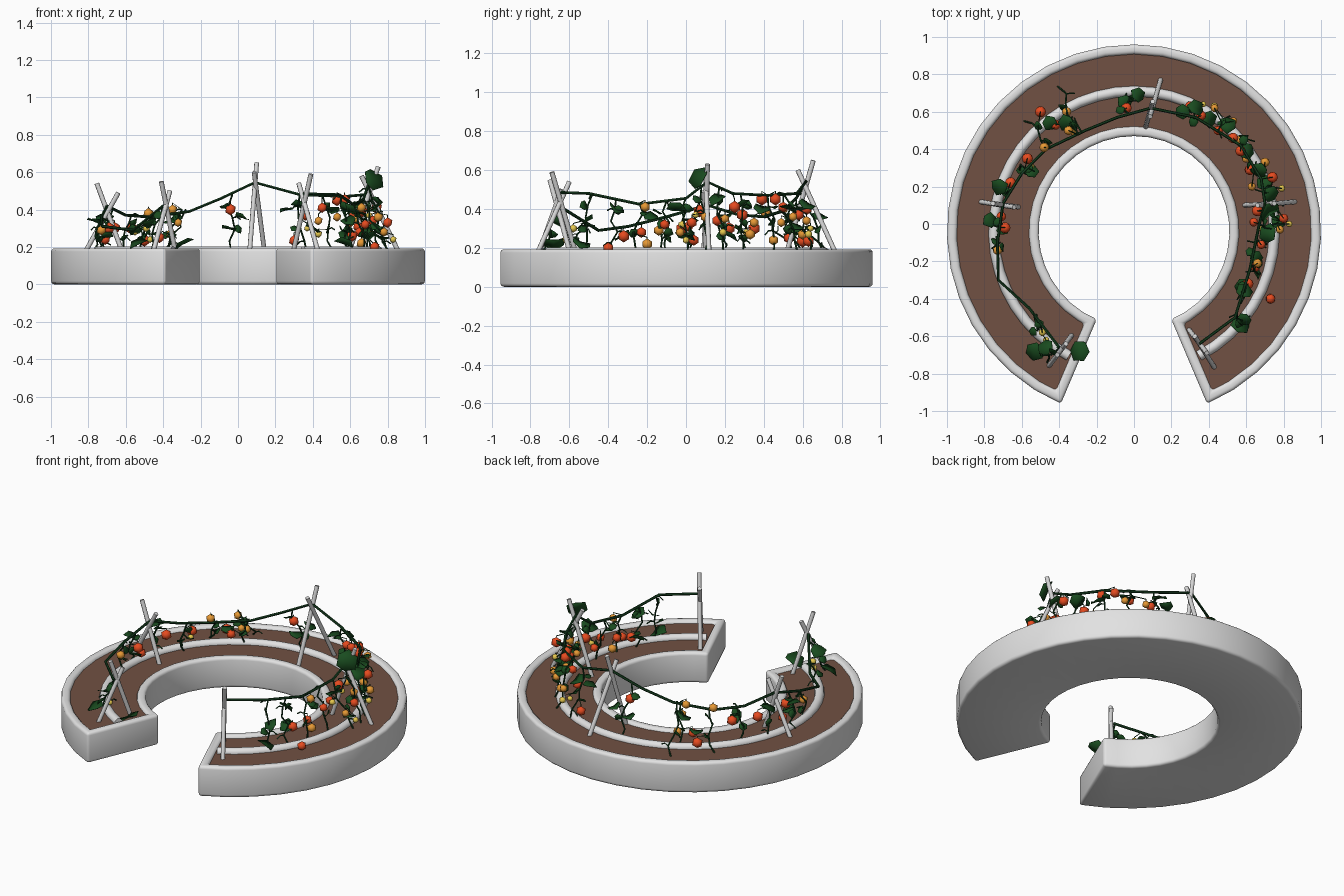
import bpy, bmesh, math, random
from mathutils import Vector, Euler

if "Cube" in bpy.data.objects:
    bpy.data.objects.remove(bpy.data.objects["Cube"])

random.seed(7)
CY = -0.04                      # ring centre in y
GAP = math.radians(23)          # half opening at the front


def material(name, rgb):
    m = bpy.data.materials.new(name)
    m.diffuse_color = (*rgb, 1)
    m.use_nodes = True
    m.node_tree.nodes["Principled BSDF"].inputs["Base Color"].default_value = m.diffuse_color
    return m


STONE = material("pale_stone", (0.76, 0.76, 0.76))
POLE = material("grey_pole", (0.68, 0.68, 0.68))
SOIL = material("brown_soil", (0.165, 0.082, 0.056))
STEM = material("dark_stem_green", (0.008, 0.05, 0.014))
LEAF = material("leaf_green", (0.010, 0.072, 0.014))
RED = material("ripe_red", (0.85, 0.075, 0.015))
ORANGE = material("orange", (0.8, 0.32, 0.035))
YELLOW = material("yellow", (0.85, 0.62, 0.08))


def add_mesh(name, bm, mat, smooth=None):
    me = bpy.data.meshes.new(name)
    bmesh.ops.recalc_face_normals(bm, faces=bm.faces)
    bm.to_mesh(me)
    bm.free()
    ob = bpy.data.objects.new(name, me)
    bpy.context.collection.objects.link(ob)
    me.materials.append(mat)
    if smooth:
        select(ob)
        bpy.ops.object.shade_smooth_by_angle(angle=math.radians(smooth))
    return ob


def select(ob):
    bpy.ops.object.select_all(action='DESELECT')
    ob.select_set(True)
    bpy.context.view_layer.objects.active = ob


def arc(r, n, gap):
    """Points on the open ring, from the front left round the back."""
    out = []
    for i in range(n + 1):
        a = -math.pi / 2 - gap - i / n * (2 * math.pi - 2 * gap)
        out.append((r * math.cos(a), CY + r * math.sin(a)))
    return out


def ring_slab(r0, r1, gap0, gap1, z0, z1):
    """Open ring as a solid of quads; returns bmesh and its top faces."""
    bm, n = bmesh.new(), 34
    inner, outer = arc(r0, n, gap0), arc(r1, n, gap1)
    low = [[bm.verts.new((x, y, z0)) for x, y in p] for p in (inner, outer)]
    faces = [bm.faces.new((low[0][i], low[0][i + 1], low[1][i + 1], low[1][i])) for i in range(n)]
    ext = bmesh.ops.extrude_face_region(bm, geom=faces, use_keep_orig=True)["geom"]
    for v in ext:
        if isinstance(v, bmesh.types.BMVert):
            v.co.z = z1
    bmesh.ops.recalc_face_normals(bm, faces=bm.faces)
    return bm, [f for f in ext if isinstance(f, bmesh.types.BMFace)]


def tubes(name, paths, radius, mat, res=1):
    cu = bpy.data.curves.new(name, 'CURVE')
    cu.dimensions = '3D'
    cu.bevel_depth, cu.bevel_resolution, cu.use_fill_caps = radius, res, True
    for pts in paths:
        s = cu.splines.new('POLY')
        s.points.add(len(pts) - 1)
        for p, co in zip(s.points, pts):
            p.co = (*co, 1)
    ob = bpy.data.objects.new(name, cu)
    bpy.context.collection.objects.link(ob)
    cu.materials.append(mat)
    select(ob)
    bpy.ops.object.convert(target='MESH')
    bpy.ops.object.shade_smooth_by_angle(angle=math.radians(50))


# planter: open ring with a flat rim, a recessed top and rounded edges
bm, top = ring_slab(0.51, 1.0, GAP, GAP, 0, 0.193)
bmesh.ops.inset_region(bm, faces=top, thickness=0.05, use_even_offset=True)
bmesh.ops.inset_region(bm, faces=top, thickness=0.004, use_even_offset=True)
for v in {v for f in top for v in f.verts}:
    v.co.z -= 0.035
planter = add_mesh("planter", bm, STONE)
bev = planter.modifiers.new("rounded_rim", 'BEVEL')
bev.width, bev.segments, bev.limit_method, bev.angle_limit = 0.022, 3, 'ANGLE', math.radians(40)
select(planter)
bpy.ops.object.modifier_apply(modifier="rounded_rim")
bpy.ops.object.shade_smooth_by_angle(angle=math.radians(40))

# soil and the half buried divider
bm, _ = ring_slab(0.55, 0.96, GAP + 0.085, GAP + 0.05, 0.14, 0.176)
add_mesh("soil", bm, SOIL)
tubes("divider", [[(x, y, 0.176) for x, y in arc(0.75, 40, GAP + 0.08)]], 0.028, STONE, 3)

# crossed poles: (base, top) of the two poles in each frame
frames = [
    ((-0.83, 0.12, 0.15), (-0.64, 0.09, 0.49)), ((-0.61, 0.09, 0.15), (-0.755, 0.11, 0.54)),
    ((-0.46, -0.765, 0.15), (-0.364, -0.64, 0.50)), ((-0.33, -0.59, 0.15), (-0.41, -0.70, 0.55)),
    ((0.435, -0.775, 0.15), (0.325, -0.60, 0.54)), ((0.29, -0.56, 0.15), (0.39, -0.69, 0.59)),
    ((0.145, 0.78, 0.15), (0.086, 0.575, 0.60)), ((0.06, 0.51, 0.15), (0.10, 0.655, 0.65)),
    ((0.87, 0.12, 0.15), (0.66, 0.10, 0.58)), ((0.585, 0.10, 0.15), (0.75, 0.11, 0.63)),
]
tubes("trellis_poles", frames, 0.013, POLE, 2)

# main vine slung from frame to frame
main = [(0.35, -0.64, 0.485), (0.54, -0.50, 0.48), (0.62, -0.24, 0.425), (0.67, 0.0, 0.455),
        (0.70, 0.11, 0.54), (0.68, 0.24, 0.48), (0.57, 0.42, 0.47), (0.33, 0.57, 0.48),
        (0.09, 0.62, 0.545), (-0.09, 0.57, 0.46), (-0.26, 0.50, 0.39), (-0.47, 0.40, 0.36),
        (-0.60, 0.27, 0.37), (-0.70, 0.11, 0.42), (-0.73, -0.10, 0.36), (-0.725, -0.30, 0.31),
        (-0.56, -0.45, 0.29), (-0.40, -0.66, 0.42)]
tubes("main_vine", [main], 0.008, STEM)

# hanging stems zigzag from the main vine down to the soil: (top x, y, z, drift outwards)
starts = [(0.55, -0.48, 0.48, 0.06), (0.59, -0.36, 0.45, 0.03), (0.62, -0.24, 0.43, 0.05),
          (0.65, -0.10, 0.44, 0.06), (0.67, 0.0, 0.46, 0.14), (0.70, 0.08, 0.52, 0.10),
          (0.69, 0.17, 0.51, 0.08), (0.66, 0.28, 0.48, 0.03), (0.57, 0.42, 0.47, 0.05),
          (0.45, 0.50, 0.48, 0.10), (0.33, 0.57, 0.48, 0.08),
          (-0.03, 0.59, 0.48, 0.12), (-0.30, 0.48, 0.40, 0.14), (-0.28, 0.49, 0.40, 0.28),
          (-0.45, 0.41, 0.37, 0.20), (-0.57, 0.30, 0.37, 0.04), (-0.67, 0.18, 0.40, 0.04),
          (-0.72, 0.0, 0.39, 0.06), (-0.73, -0.11, 0.36, 0.02), (-0.50, -0.53, 0.34, 0.04),
          (-0.41, -0.66, 0.42, 0.10)]
stems, nodes = [], [Vector(p) for p in main]
for x, y, z, drift in starts:
    top_pt = Vector((x, y, z))
    out = Vector((x, y - CY, 0)).normalized()
    path = [top_pt]
    for k in range(1, 6):
        p = top_pt + out * drift * k / 5
        p.z = z + (0.17 - z) * k / 5
        if k < 5:
            p += Vector((random.uniform(-.025, .025), random.uniform(-.025, .025), 0))
        path.append(p)
    stems.append(path)
    nodes += path[:-1]
tubes("hanging_stems", stems, 0.005, STEM)

# fruit, each on a short stalk to the nearest stem
red = [(.73, -.40, .20), (.65, -.23, .28), (.61, -.32, .26), (.66, .07, .39), (.74, .25, .41),
       (.57, .39, .45), (.62, .29, .37), (.53, .46, .45), (.45, .50, .41), (.30, .63, .235),
       (.36, .58, .37), (.68, -.11, .32), (.64, .01, .31), (.72, .16, .34), (.80, .03, .33),
       (-.04, .62, .40), (-.50, .60, .235), (-.42, .53, .25), (-.57, .35, .30),
       (-.66, .22, .30), (-.69, -.02, .30), (-.71, .04, .24)]
orange = [(.78, -.03, .28), (.53, .55, .36), (.43, .62, .34), (.63, .20, .35), (.66, -.21, .41),
          (.66, -.20, .22), (.75, .10, .36), (.60, .35, .33), (.57, .45, .24), (.70, .33, .27),
          (-.32, .49, .33), (-.35, .50, .40), (-.48, .41, .38), (-.73, -.14, .29), (-.36, .60, .27)]
yellow = [(.83, 0, .24), (.37, .64, .30), (.79, .19, .28), (.70, .05, .37), (.68, -.02, .32),
          (-.49, -.58, .30), (-.47, -.62, .24), (-.55, .31, .28), (.43, .63, .27)]
stalks = []
for name, spots, size, mat in (("red_fruit", red, .031, RED), ("orange_fruit", orange, .027, ORANGE),
                               ("yellow_fruit", yellow, .020, YELLOW)):
    bm = bmesh.new()
    for s in spots:
        p = Vector(s)
        new = bmesh.ops.create_icosphere(bm, subdivisions=1,
                                         radius=size * random.uniform(.85, 1.08))["verts"]
        bmesh.ops.translate(bm, verts=new, vec=p)
        if p.z > 0.21:
            near = min(nodes, key=lambda q: (q - p - Vector((0, 0, .04))).length)
            stalks.append([p, p + Vector((0, 0, size * 1.3)), near])
    add_mesh(name, bm, mat, 60)
tubes("fruit_stalks", stalks, 0.003, STEM, 0)

# cupped leaves: (x, y, z, length)
leaves = [(.02, .69, .36, .07), (-.05, .65, .30, .07), (.33, .62, .42, .08), (.50, .53, .40, .08),
          (.40, .56, .30, .08), (.26, .60, .40, .07), (.60, .39, .40, .08), (.67, .29, .42, .08),
          (.73, .16, .45, .08), (.72, .07, .56, .11), (.72, -.05, .40, .09), (.65, -.18, .36, .07),
          (.59, -.36, .40, .08), (.58, -.33, .26, .08), (.57, -.54, .22, .09), (.59, -.51, .34, .07),
          (-.36, .54, .34, .08), (-.45, .54, .27, .07), (-.72, .20, .36, .08), (-.55, .28, .29, .07),
          (-.77, .02, .34, .07), (-.70, -.03, .26, .06), (-.29, -.68, .22, .10), (-.47, -.66, .33, .08),
          (-.53, -.68, .22, .09), (.77, .01, .25, .07), (.70, .22, .26, .08)]
# smaller leaves along the hanging stems
n_big = len(leaves)
leaves += [(p.x + random.uniform(-.03, .03), p.y + random.uniform(-.03, .03), p.z, .045)
           for path in stems for p in path[1:4:2]]
bm = bmesh.new()
for i, (x, y, z, s) in enumerate(leaves):
    t = .55 if i < n_big else 1.2
    tilt = (Euler((1.2, .2, .6)) if z > .55 else
            Euler((random.uniform(-t, t), random.uniform(-t, t), random.uniform(0, 6.28))))
    m = tilt.to_matrix()
    rim = [(0, -.5, 0), (.45, -.3, .14), (.45, .25, .10), (0, .55, -.12), (-.45, .25, .10), (-.45, -.3, .14)]
    v = [bm.verts.new(Vector((x, y, z)) + m @ (Vector(c) * s * 1.12)) for c in rim]
    c1 = bm.verts.new(Vector((x, y, z)) + m @ Vector((0, .1 * s, -.02 * s)))
    for a in range(6):
        bm.faces.new((v[a], v[(a + 1) % 6], c1))
leaf_ob = add_mesh("leaves", bm, LEAF, 60)
sol = leaf_ob.modifiers.new("thickness", 'SOLIDIFY')
sol.thickness = 0.003

# loose side twigs
twigs = []
for p in nodes[len(main)::3]:
    a = random.uniform(0, 6.28)
    d = Vector((math.cos(a), math.sin(a), random.uniform(-.6, .2))) * .045
    q = p + d
    q.z = max(q.z, .19)
    twigs.append([p, p + d * .5 + Vector((0, 0, .01)), q])
tubes("side_twigs", twigs, 0.004, STEM, 0)
